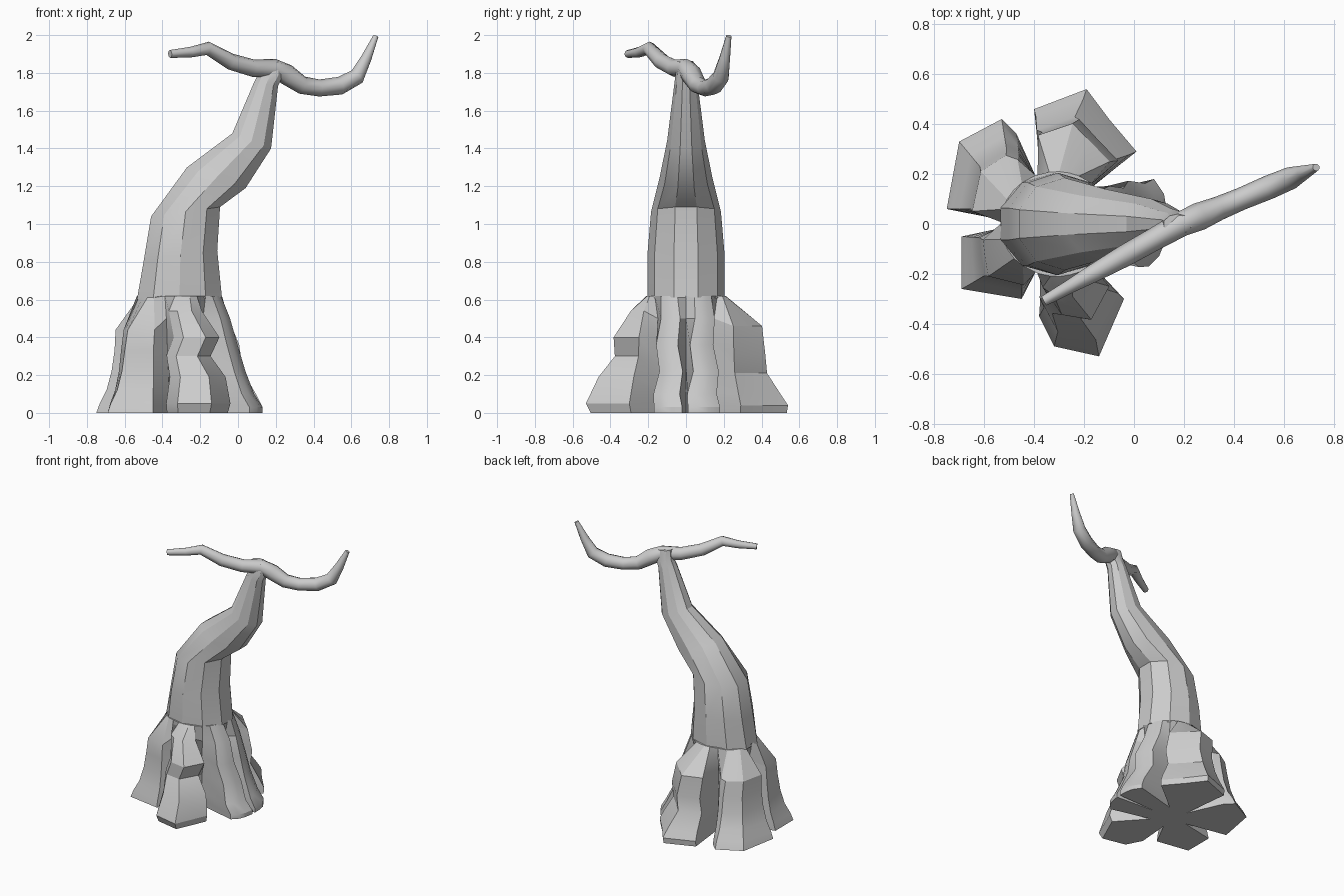
import bpy, bmesh, math
from mathutils import Vector

if "Cube" in bpy.data.objects:
    bpy.data.objects.remove(bpy.data.objects["Cube"])


def skin(name, rings, angle):
    """Bridge equal-length closed rings, cap both ends."""
    bm = bmesh.new()
    vs = [[bm.verts.new(p) for p in r] for r in rings]
    n = len(vs[0])
    for a, b in zip(vs, vs[1:]):
        for i in range(n):
            j = (i + 1) % n
            bm.faces.new((a[i], a[j], b[j], b[i]))
    bm.faces.new(vs[0][::-1])
    bm.faces.new(vs[-1])
    bmesh.ops.recalc_face_normals(bm, faces=bm.faces)
    me = bpy.data.meshes.new(name)
    bm.to_mesh(me)
    bm.free()
    ob = bpy.data.objects.new(name, me)
    bpy.context.collection.objects.link(ob)
    bpy.ops.object.select_all(action='DESELECT')
    ob.select_set(True)
    bpy.context.view_layer.objects.active = ob
    bpy.ops.object.shade_smooth_by_angle(angle=math.radians(angle))
    return ob


# Trunk: tilted rings given by left point, right point and half depth
trunk = [(-.535, .60, -.085, .61, .205), (-.50, .80, -.11, .86, .205),
         (-.46, 1.04, -.095, 1.09, .185), (-.27, 1.30, .04, 1.19, .14),
         (-.03, 1.48, .175, 1.40, .10), (.085, 1.75, .212, 1.73, .062),
         (.11, 1.80, .24, 1.79, .055), (.12, 1.865, .23, 1.855, .04)]
rings = []
for lx, lz, rx, rz, hy in trunk:
    ring = []
    for k in range(10):
        a = math.tau * (k + .5) / 10
        f = (1 + math.cos(a) / math.cos(math.pi / 10)) / 2
        ring.append((lx + (rx - lx) * f, hy * math.sin(a), lz + (rz - lz) * f))
    rings.append(ring)
skin("trunk", rings, 28)

# Forked branch: one tapering tube through the trunk top (x, z, radius)
path = [(-.36, 1.90, .021), (-.25, 1.91, .028), (-.16, 1.93, .036),
        (-.04, 1.86, .044), (.08, 1.825, .046), (.19, 1.825, .05),
        (.26, 1.79, .056), (.34, 1.735, .048), (.43, 1.72, .045),
        (.54, 1.732, .048), (.63, 1.78, .045), (.68, 1.88, .03), (.73, 1.995, .015)]
pts = [Vector((x, (x - .19) * (.56 if x < .19 else .42), z)) for x, z, r in path]
rings = []
for i, p in enumerate(pts):
    d = (pts[min(i + 1, len(pts) - 1)] - pts[max(i - 1, 0)]).normalized()
    side = d.cross(Vector((0, 0, 1))).normalized()
    up = side.cross(d)
    rings.append([p + path[i][2] * (side * math.cos(math.tau * k / 8)
                                    + up * math.sin(math.tau * k / 8)) for k in range(8)])
skin("branches", rings, 50)

# Roots: six lobes; angle range on the trunk, foot outline, (z, spread, sway) profile
small = [(.62, 0, 0), (.5, .2, .01), (.36, .42, -.01), (.22, .56, .015), (.1, .82, -.01), (.03, 1, 0), (0, 1, 0)]
wide = [(.62, 0, 0), (.46, .58, .01), (.31, .64, -.01), (.21, .66, .01), (.1, .88, 0), (.04, 1, 0), (0, .98, 0)]
front = [(.62, 0, 0), (.54, .26, -.02), (.40, .56, .02), (.30, .52, -.02), (.19, .8, .01), (.05, 1, 0), (0, .92, 0)]
side = [(.61, 0, 0), (.44, .52, .01), (.33, .57, 0), (.22, .64, 0), (.12, .76, 0), (.05, .92, 0), (0, 1, 0)]
lobes = [
    (0, 52, [(.13, .01), (.13, .06), (.12, .12), (.08, .18)], small),
    (52, 112, [(.01, .29), (-.10, .42), (-.19, .54), (-.40, .46)], wide),
    (112, 180, [(-.47, .36), (-.53, .42), (-.70, .33), (-.75, .06)], side),
    (180, 250, [(-.69, -.05), (-.69, -.15), (-.69, -.26), (-.45, -.30)], side),
    (250, 308, [(-.38, -.37), (-.32, -.49), (-.14, -.53), (-.04, -.30)], front),
    (308, 360, [(.06, -.17), (.10, -.13), (.12, -.08), (.13, -.02)], small)]


def on_trunk(deg, s=1.0):
    a = math.radians(deg)
    return Vector((-.31 + .225 * s * math.cos(a), .21 * s * math.sin(a)))


rings = []
for lv in range(7):
    ring = []
    for a0, a1, foot, prof in lobes:
        z, t, sway = prof[lv]
        # valley between neighbouring lobes sinks towards the core
        v = on_trunk(a0, (1, .9, .84, .78, .72, .66, .6)[lv])
        ring.append((v.x, v.y, (.62, .5, .38, .25, .12, .05, 0)[lv]))
        m = math.radians((a0 + a1) / 2)
        tangent = Vector((-math.sin(m), math.cos(m)))
        for k, f in enumerate(foot):
            # lobes start narrow at the trunk and widen to the foot
            top = on_trunk(a0 + (a1 - a0) * (.24 + .52 * k / 3))
            p = top.lerp(Vector(f), t) + tangent * sway
            ring.append((p.x, p.y, z))
    rings.append(ring)
skin("roots", rings, 28)
